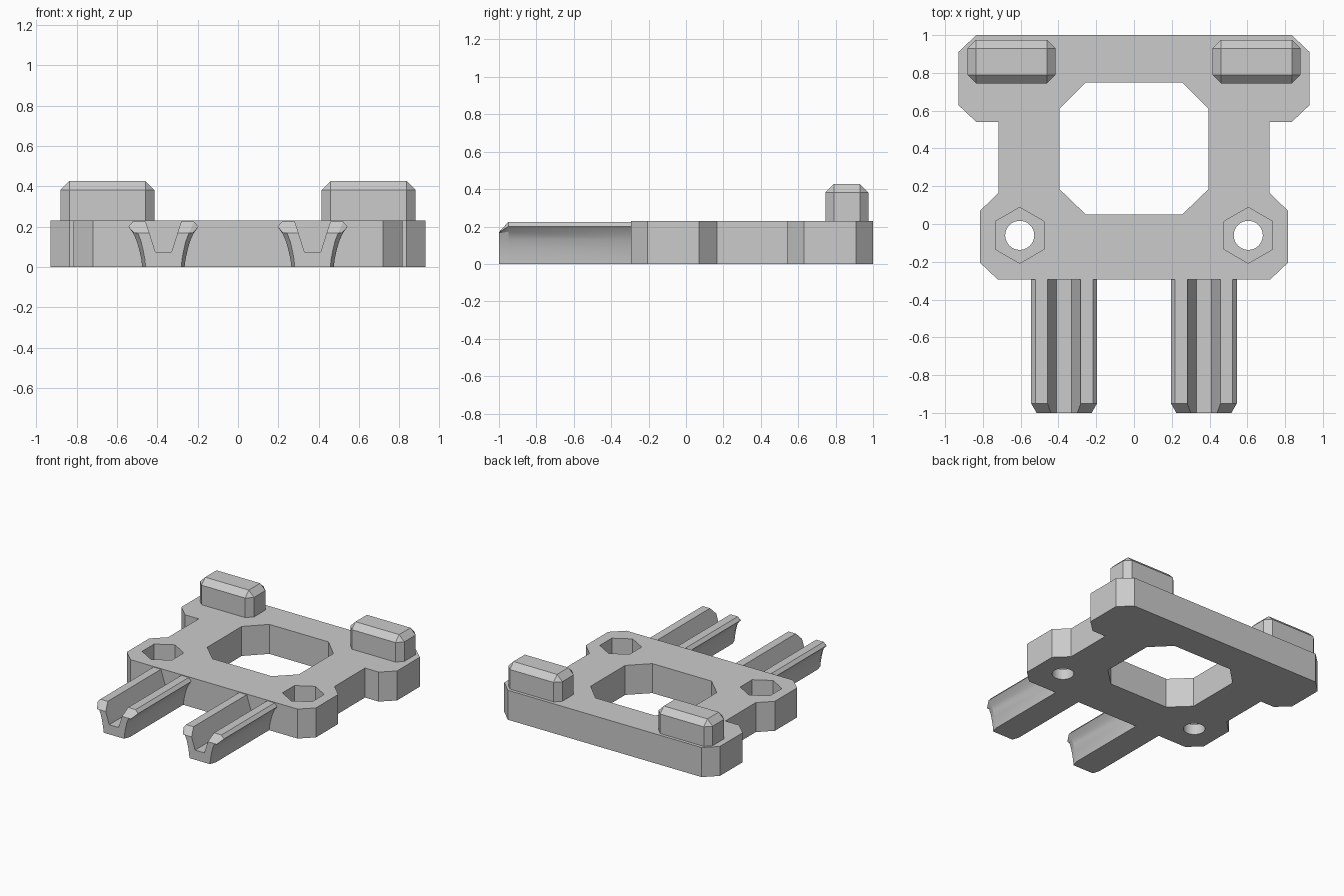
import bpy, bmesh, math

cube = bpy.data.objects.get("Cube")
if cube:
    bpy.data.objects.remove(cube, do_unlink=True)

grey = bpy.data.materials.new("plain grey")
grey.use_nodes = True
colour = (0.6, 0.6, 0.6, 1)
grey.diffuse_color = colour
grey.node_tree.nodes["Principled BSDF"].inputs["Base Color"].default_value = colour

PLATE_TOP = 0.23


def add_object(name, bm):
    bmesh.ops.recalc_face_normals(bm, faces=bm.faces)
    mesh = bpy.data.meshes.new(name)
    bm.to_mesh(mesh)
    bm.free()
    mesh.materials.append(grey)
    obj = bpy.data.objects.new(name, mesh)
    bpy.context.collection.objects.link(obj)
    return obj


def loft(name, rings):
    """Skin a closed solid through rings of 3D points."""
    bm = bmesh.new()
    loops = [[bm.verts.new(p) for p in ring] for ring in rings]
    count = len(loops[0])
    for a, b in zip(loops, loops[1:]):
        for i in range(count):
            j = (i + 1) % count
            bm.faces.new((a[i], a[j], b[j], b[i]))
    bm.faces.new(loops[0])
    bm.faces.new(loops[-1])
    return add_object(name, bm)


def prism(name, outline, low, high):
    return loft(name, [[(x, y, z) for x, y in outline] for z in (low, high)])


def mirrored(half):
    return half + [(-x, y) for x, y in reversed(half)]


def circle(cx, cy, radius, sides):
    # first corner points along +y
    steps = [2 * math.pi * i / sides for i in range(sides)]
    return [(cx + radius * math.sin(a), cy + radius * math.cos(a)) for a in steps]


def activate(obj):
    bpy.ops.object.select_all(action="DESELECT")
    obj.select_set(True)
    bpy.context.view_layer.objects.active = obj


def cut(target, cutter):
    mod = target.modifiers.new("cut", "BOOLEAN")
    mod.operation = "DIFFERENCE"
    mod.solver = "EXACT"
    mod.object = cutter
    activate(target)
    bpy.ops.object.modifier_apply(modifier=mod.name)
    bpy.data.objects.remove(cutter, do_unlink=True)


# Base plate with stepped, chamfered outline
plate = prism("base_plate", mirrored([
    (0.72, -0.295), (0.815, -0.205), (0.815, 0.07), (0.717, 0.165), (0.717, 0.54),
    (0.835, 0.54), (0.93, 0.63), (0.93, 0.91), (0.835, 1.0)]), 0, PLATE_TOP)

# Central octagonal opening
cut(plate, prism("opening_cutter", mirrored([
    (0.255, 0.05), (0.395, 0.185), (0.395, 0.61), (0.255, 0.75)]), -0.1, 0.4))

# Hexagonal nut pockets with round bolt holes below
for side in (-1, 1):
    cut(plate, prism("pocket_cutter", circle(side * 0.605, -0.06, 0.148, 6), 0.08, 0.4))
    cut(plate, prism("hole_cutter", circle(side * 0.605, -0.06, 0.077, 40), -0.1, 0.4))

# Half section of a rail: flared outer side, then the channel wall
outer = [(0.105, 0), (0.11, 0.04), (0.12, 0.085), (0.133, 0.13), (0.151, 0.17),
         (0.174, 0.2), (0.152, 0.225)]
channel = [(0.088, 0.225), (0.04, 0.075)]
section = mirrored(outer + channel)
# Chamfered tip: narrower and lower than the rail body
tip = mirrored([(x * 0.84, min(z, 0.165 + z * 0.02)) for x, z in outer]
               + [(0.07, 0.17), (0.04, 0.075)])

for side, label in ((-1, "right"), (1, "left")):
    # Channelled front rail
    rings = [[(side * 0.37 + x, y, z) for x, z in shape]
             for shape, y in ((section, -0.285), (section, -0.95), (tip, -1.0))]
    rail = loft(label + "_rail", rings)
    activate(rail)
    bpy.ops.object.shade_smooth_by_angle(angle=math.radians(20))

    # Bevelled rear block, its foot sunk into the plate
    x, y = side * 0.648, 0.86
    block = prism(label + "_rear_block", [
        (x + a * 0.233, y + b * 0.115) for a, b in ((-1, -1), (1, -1), (1, 1), (-1, 1))],
        0.12, 0.427)
    bevel = block.modifiers.new("chamfer", "BEVEL")
    bevel.width = 0.045
    bevel.segments = 1
    bevel.limit_method = "NONE"
    activate(block)
    bpy.ops.object.modifier_apply(modifier=bevel.name)
